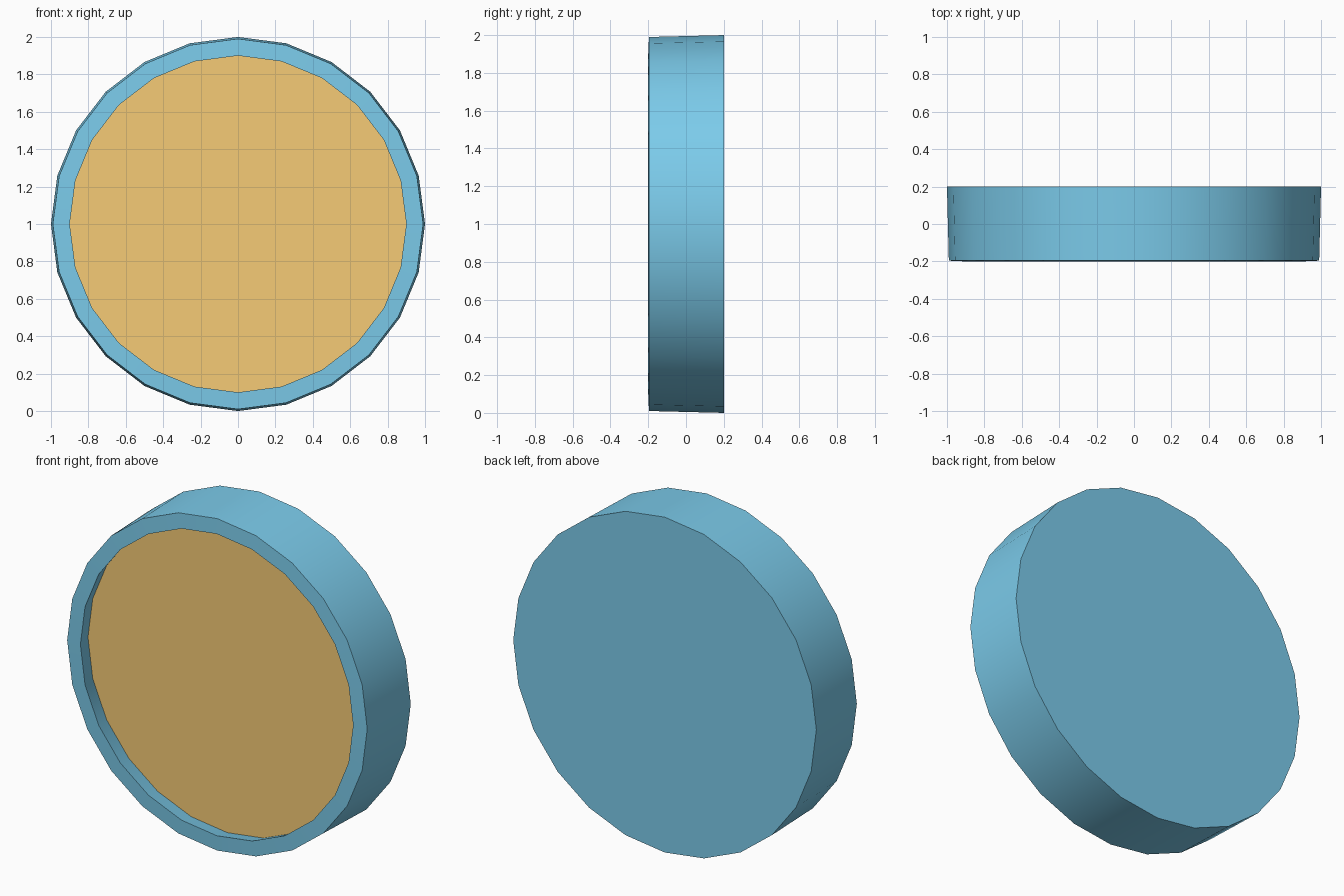
import bpy, bmesh, math

if "Cube" in bpy.data.objects:
    bpy.data.objects.remove(bpy.data.objects["Cube"])

SIDES = 24


def material(name, color):
    mat = bpy.data.materials.new(name)
    mat.diffuse_color = (*color, 1)
    mat.use_nodes = True
    mat.node_tree.nodes["Principled BSDF"].inputs["Base Color"].default_value = mat.diffuse_color
    return mat


def turned(name, profile, mat, cap_first, cap_last):
    """Sweep (radius, y) points round the y axis, capping the ends on request."""
    bm = bmesh.new()
    rings = []
    for r, y in profile:
        rings.append([bm.verts.new((r * math.cos(2 * math.pi * i / SIDES), y,
                                    1 + r * math.sin(2 * math.pi * i / SIDES)))
                      for i in range(SIDES)])
    for a, b in zip(rings, rings[1:]):
        for i in range(SIDES):
            j = (i + 1) % SIDES
            bm.faces.new((a[i], a[j], b[j], b[i]))
    if cap_first:
        bm.faces.new(rings[0][::-1])
    if cap_last:
        bm.faces.new(rings[-1])
    mesh = bpy.data.meshes.new(name)
    bm.to_mesh(mesh)
    bm.free()
    mesh.materials.append(mat)
    obj = bpy.data.objects.new(name, mesh)
    bpy.context.collection.objects.link(obj)
    bpy.context.view_layer.objects.active = obj
    obj.select_set(True)
    bpy.ops.object.shade_smooth_by_angle(angle=math.radians(30))
    obj.select_set(False)
    return obj


blue = material("blue", (0.20, 0.60, 0.83))
amber = material("amber", (0.92, 0.60, 0.18))

# Housing: flat back, slightly tapered side, front rim and undercut recess wall
turned("housing", [(1.0, 0.2), (0.99, -0.196), (0.9, -0.2), (0.92, -0.1)],
       blue, True, False)

# Recessed front panel closing the housing
turned("front_panel", [(0.92, -0.1)], amber, False, True)
